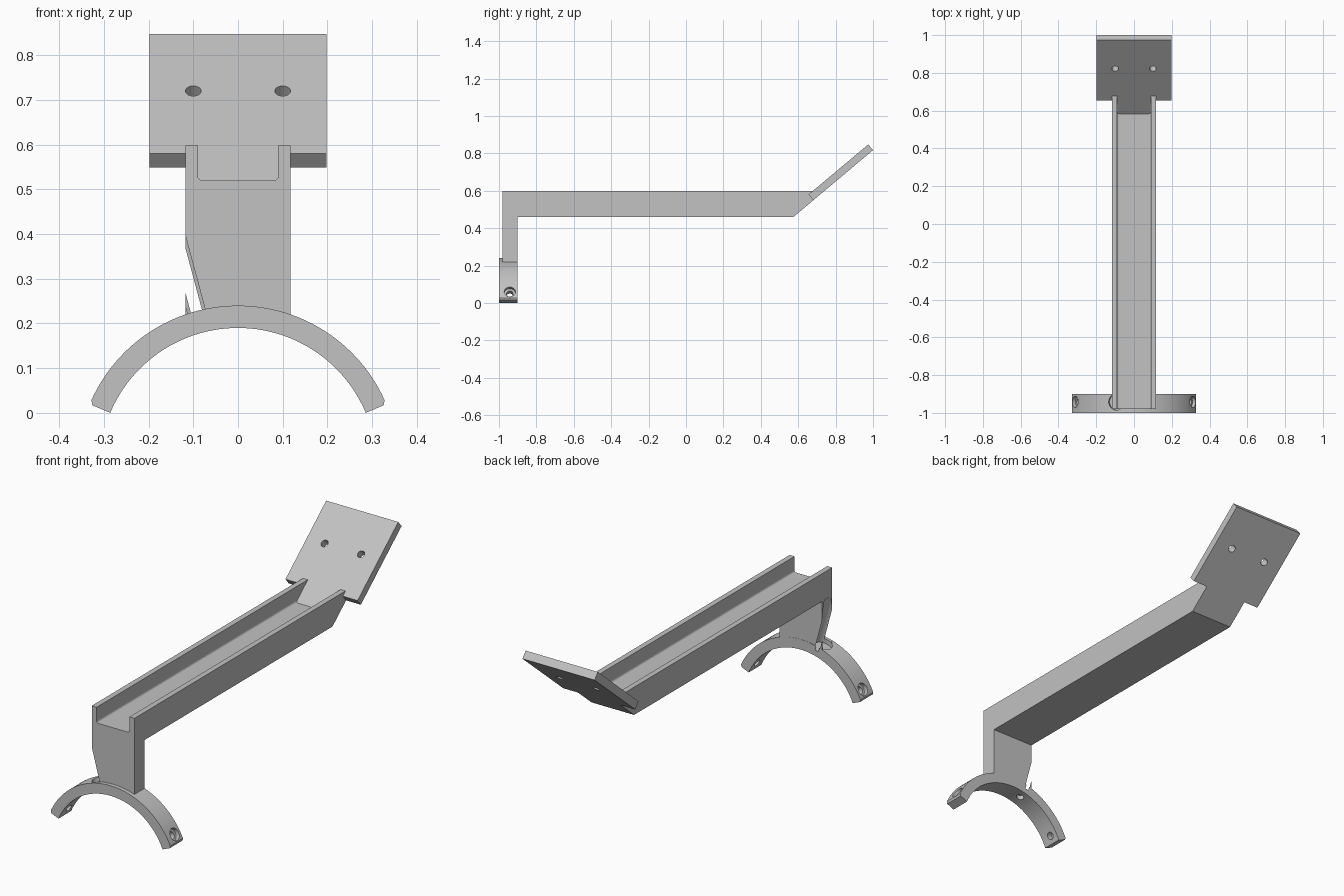
import bpy, bmesh
from math import sin, cos, radians
from mathutils import Vector

if "Cube" in bpy.data.objects:
    bpy.data.objects.remove(bpy.data.objects["Cube"])

grey = bpy.data.materials.new("plain_grey")
grey.use_nodes = True
colour = (0.54, 0.54, 0.54, 1)
grey.diffuse_color = colour
grey.node_tree.nodes["Principled BSDF"].inputs["Base Color"].default_value = colour


def finish(name, bm):
    bmesh.ops.recalc_face_normals(bm, faces=bm.faces)
    mesh = bpy.data.meshes.new(name)
    bm.to_mesh(mesh)
    bm.free()
    obj = bpy.data.objects.new(name, mesh)
    bpy.context.collection.objects.link(obj)
    mesh.materials.append(grey)
    return obj


def prism(name, profile, axis, start, end, cut=None):
    """Extrude a flat profile along x or y, optionally trimmed by a plane."""
    place = (lambda u, v, t: (t, u, v)) if axis == "x" else (lambda u, v, t: (u, t, v))
    bm = bmesh.new()
    face = bm.faces.new([bm.verts.new(place(u, v, start)) for u, v in profile])
    moved = bmesh.ops.extrude_face_region(bm, geom=[face])["geom"]
    verts = [g for g in moved if isinstance(g, bmesh.types.BMVert)]
    bmesh.ops.translate(bm, verts=verts, vec=place(0, 0, end - start))
    if cut:
        geom = bm.verts[:] + bm.edges[:] + bm.faces[:]
        bmesh.ops.bisect_plane(bm, geom=geom, plane_co=cut[0], plane_no=cut[1], clear_outer=True)
        bmesh.ops.holes_fill(bm, edges=[e for e in bm.edges if e.is_boundary])
    return finish(name, bm)


def drill(targets, base, direction, radius, length):
    """Cut a round hole that starts at base and runs along direction."""
    direction = Vector(direction)
    bm = bmesh.new()
    bmesh.ops.create_cone(bm, cap_ends=True, segments=40, radius1=radius, radius2=radius, depth=length)
    turn = Vector((0, 0, 1)).rotation_difference(direction).to_matrix().to_4x4()
    bmesh.ops.transform(bm, matrix=turn, verts=bm.verts)
    bmesh.ops.translate(bm, verts=bm.verts, vec=Vector(base) + direction * length / 2)
    cutter = finish("hole_cutter", bm)
    cutter.hide_render = True
    for obj in targets:
        mod = obj.modifiers.new("hole", "BOOLEAN")
        mod.operation = "DIFFERENCE"
        mod.solver = "EXACT"
        mod.object = cutter
        bpy.context.view_layer.objects.active = obj
        bpy.ops.object.modifier_apply(modifier=mod.name)
    bpy.data.objects.remove(cutter)


# Tilted plate directions and its lower upper-face corner
tilt = radians(40)
along = Vector((0, cos(tilt), sin(tilt)))
normal = Vector((0, -sin(tilt), cos(tilt)))
corner = Vector((0, 0.655, 0.58))
thick = 0.04
half = 0.117

# Channel arm: U section with small inner fillets, trimmed at the plate plane
inner, floor, top, bottom, fillet = 0.09, 0.52, 0.598, 0.46, 0.01
section = [(-half, bottom), (half, bottom), (half, top), (inner, top)]
steps = [radians(a) for a in range(0, 91, 30)]
curve = [(inner - fillet + fillet * cos(a), floor + fillet - fillet * sin(a)) for a in steps]
section += curve + [(-x, z) for x, z in reversed(curve)] + [(-inner, top), (-half, top)]
prism("channel_arm", section, "y", -0.98, 0.8, cut=(corner, -normal))

# Tongue joining the arm to the plate
run = cos(tilt) / sin(tilt)
under = corner - normal * thick
tongue = [(p.y - (p.z - bottom) * run, bottom) for p in (corner, under)]
prism("plate_tongue", [tongue[0], (corner.y, corner.z), (under.y, under.z), tongue[1]], "x", -half, half)

# Mounting plate with two screw holes
far = along * 0.417
outline = [corner, corner + far, under + far, under]
plate = prism("mounting_plate", [(p.y, p.z) for p in outline], "x", -0.198, 0.198)
for side in (-1, 1):
    spot = corner + along * 0.218 - normal * 0.1
    drill([plate], (side * 0.1, spot.y, spot.z), normal, 0.0175, 0.2)

# Front leg
leg = prism("front_leg", [(-half, 0.2), (half, 0.2), (half, 0.5), (-half, 0.5)], "y", -0.98, -0.901)

# Half-ring clamp
centre_z, r_out, r_in, first = -0.12, 0.36, 0.31, 22.8


def polar(radius, degrees):
    a = radians(degrees)
    return radius * cos(a), centre_z + radius * sin(a)


count = 48
span = 180 - 2 * first
outer = [polar(r_out, first + 1.5 + (span - 3) * i / count) for i in range(count + 1)]
inside = [polar(r_in, 180 - first - span * i / count) for i in range(count + 1)]
ring = prism("clamp_ring", [polar(0.353, first)] + outer + [polar(0.353, 180 - first)] + inside,
             "y", -1, -0.9)

# Radial screw holes; the upper one has a wide access bore that also clips the leg
for angle, bore, seat, reach in ((30, 0.03, 0.34, 0.1), (150, 0.03, 0.34, 0.1), (105, 0.043, 0.338, 0.5)):
    aim = (cos(radians(angle)), 0, sin(radians(angle)))
    for radius, begin, length, parts in ((0.018, 0.25, 0.16, [ring]),
                                         (bore, seat, reach, [ring, leg] if angle == 105 else [ring])):
        x, z = polar(begin, angle)
        drill(parts, (x, -0.942, z), aim, radius, length)

# Smooth the round parts and keep the edges sharp
bpy.ops.object.select_all(action="DESELECT")
for obj in (ring, leg, plate):
    obj.select_set(True)
bpy.context.view_layer.objects.active = ring
bpy.ops.object.shade_smooth_by_angle(angle=radians(30))
